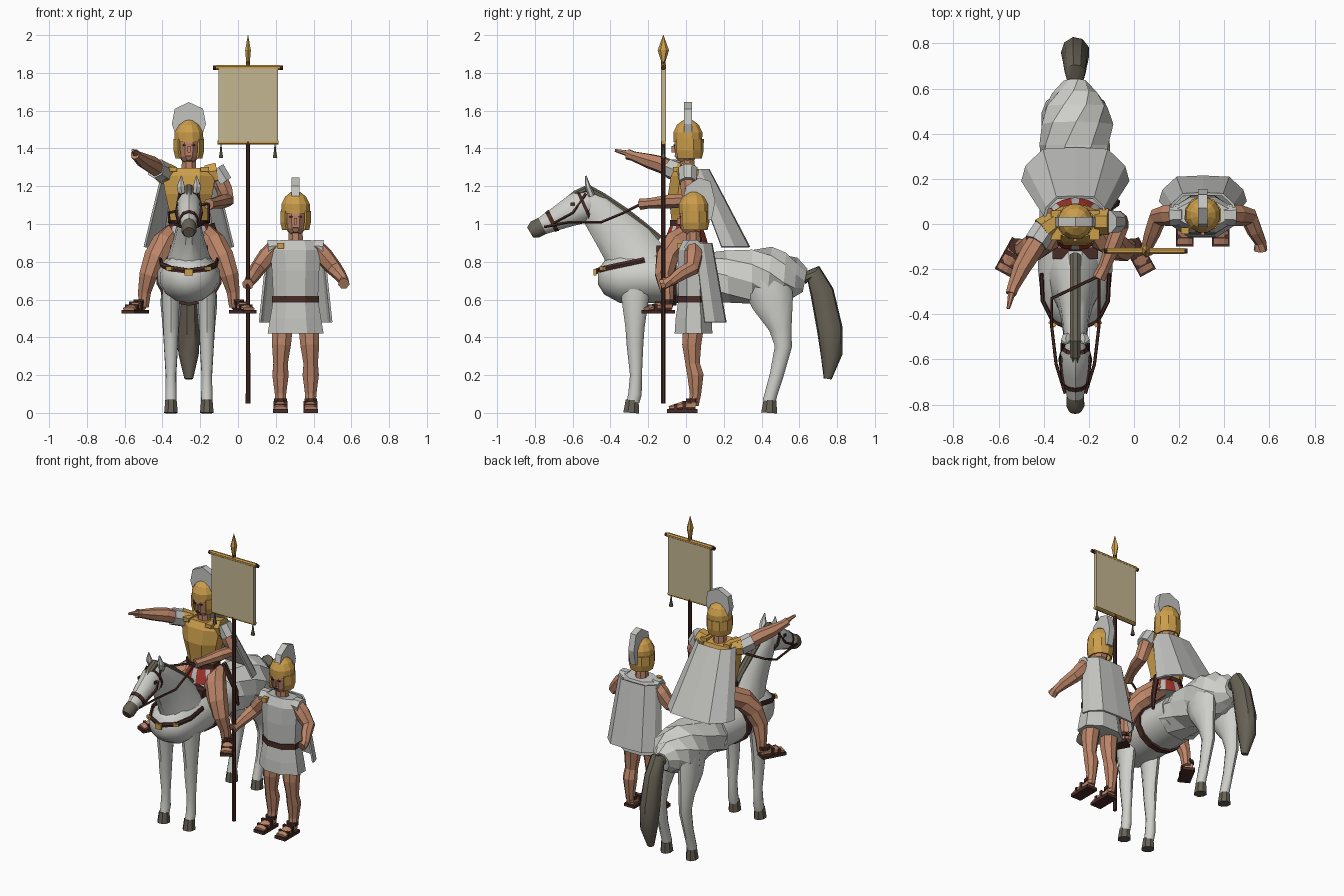
import bpy, math, random
from mathutils import Vector, Matrix

if "Cube" in bpy.data.objects:
    bpy.data.objects.remove(bpy.data.objects["Cube"])

random.seed(4)
COLORS = {
    "horse_white": (0.62, 0.62, 0.59), "cloth_grey": (0.55, 0.55, 0.53), "gold": (0.60, 0.34, 0.07),
    "skin": (0.50, 0.235, 0.14), "leather": (0.065, 0.025, 0.02), "red": (0.38, 0.035, 0.025),
    "banner_tan": (0.56, 0.47, 0.29), "hair_grey": (0.135, 0.12, 0.09),
}
M = {}
for name, c in COLORS.items():
    M[name] = bpy.data.materials.new(name)
    M[name].diffuse_color = (*c, 1)


def make(name, verts, faces, mat, smooth=False):
    me = bpy.data.meshes.new(name)
    me.from_pydata(verts, [], faces)
    ob = bpy.data.objects.new(name, me)
    bpy.context.collection.objects.link(ob)
    me.materials.append(M[mat])
    if smooth:
        bpy.ops.object.select_all(action='DESELECT')
        ob.select_set(True)
        bpy.context.view_layer.objects.active = ob
        bpy.ops.object.shade_smooth_by_angle(angle=math.radians(40))
    return ob


def tube(name, pts, mat, n=8, ref=(1, 0, 0), smooth=False, twist=0, jitter=0):
    """Loft of ellipses; each point is x, y, z, radius along ref, other radius."""
    pts = [tuple(p) if len(p) == 5 else (*p, p[3]) for p in pts]
    cs = [Vector(p[:3]) for p in pts]
    verts, faces = [], []
    k = 1 / math.cos(math.pi / n)
    for i, p in enumerate(pts):
        t = (cs[min(i + 1, len(cs) - 1)] - cs[max(i - 1, 0)]).normalized()
        r = Vector(ref)
        u = (r - t * r.dot(t)).normalized()
        v = t.cross(u)
        for j in range(n):
            a = (j + 0.5) * math.tau / n + twist * i
            q = 1 + random.uniform(-jitter, jitter)
            verts.append(cs[i] + (u * math.cos(a) * p[3] + v * math.sin(a) * p[4]) * k * q)
    for i in range(len(pts) - 1):
        for j in range(n):
            a, b = i * n + j, i * n + (j + 1) % n
            faces.append((a, b, b + n, a + n))
    faces += [tuple(reversed(range(n))), tuple(range(len(verts) - n, len(verts)))]
    return make(name, verts, faces, mat, smooth)


def sheet(name, rows, mat, thick=0.012):
    w = len(rows[0])
    faces = [(i * w + j, i * w + j + 1, (i + 1) * w + j + 1, (i + 1) * w + j)
             for i in range(len(rows) - 1) for j in range(w - 1)]
    ob = make(name, [p for r in rows for p in r], faces, mat)
    ob.modifiers.new("thickness", 'SOLIDIFY').thickness = thick
    return ob


def box(name, c, s, mat, rz=0):
    R = Matrix.Rotation(rz, 3, 'Z')
    v = [Vector(c) + R @ Vector((x * s[0] / 2, y * s[1] / 2, z * s[2] / 2))
         for x in (-1, 1) for y in (-1, 1) for z in (-1, 1)]
    return make(name, v, [(0, 1, 3, 2), (4, 6, 7, 5), (0, 4, 5, 1), (2, 3, 7, 6), (0, 2, 6, 4), (1, 5, 7, 3)], mat)


def fan(name, x, y, z, mat, across):
    """Crest: a thin fan profile, either across the helmet or front to back."""
    prof = [(-.065, 0), (-.092, .09), (-.07, .18), (0, .225), (.06, .205), (.085, .1), (.065, 0)]
    if across:
        prof = [(-.06, .02), (-.09, .11), (-.075, .19), (0, .225), (.075, .19), (.09, .11), (.06, .02)]
    n = len(prof)
    verts = [(x + a, y + d, z + b) if across else (x + d, y + a, z + b) for d in (-.021, .021) for a, b in prof]
    faces = [tuple(range(n)), tuple(reversed(range(n, 2 * n)))]
    faces += [(i, i + n, (i + 1) % n + n, (i + 1) % n) for i in range(n)]
    make(name, verts, faces, mat)


def head(who, x, y, s):
    tube(who + "_neck", [(x, y, s - .03, .04), (x, y - .005, s + .09, .036)], "skin")
    tube(who + "_face", [(x, y - .025, s + .045, .025, .035), (x, y - .015, s + .07, .046, .052),
                         (x, y - .01, s + .14, .055, .062), (x, y, s + .22, .05, .06)], "skin")
    box(who + "_nose", (x, y - .076, s + .115), (.016, .024, .035), "skin")
    box(who + "_mouth", (x, y - .067, s + .08), (.03, .008, .006), "leather")
    for d in (-1, 1):
        box(who + "_eye", (x + d * .023, y - .071, s + .138), (.018, .008, .008), "leather")
    tube(who + "_helmet_dome", [(x, y, s + .155, .077, .075), (x, y, s + .205, .075, .077), (x, y, s + .245, .055, .058),
                                (x, y, s + .268, .026, .028), (x, y, s + .275, .006)], "gold", 12)
    arc = [math.radians(a) for a in range(-50, 231, 35)]
    sheet(who + "_helmet_guard", [[(x + r * math.cos(a), y + r * math.sin(a), s + h) for a in arc]
                                  for r, h in ((.072, .17), (.072, .11), (.062, .07))], "gold")


def foot(who, x, y, z, ang):
    R = Matrix.Rotation(ang, 3, 'Z')
    at = lambda a, b, c: Vector((x, y, z)) + R @ Vector((a, b, c))
    box(who + "_sandal_sole", at(0, -.03, .01), (.078, .16, .02), "leather", ang)
    tube(who + "_foot", [(*at(0, .04, .04), .028, .025), (*at(0, -.03, .038), .032, .022),
                         (*at(0, -.1, .026), .034, .01)], "skin", ref=R @ Vector((1, 0, 0)))
    for b, h in ((-.065, .036), (-.02, .052)):
        box(who + "_sandal_strap", at(0, b, h / 2 + .012), (.074, .018, h), "leather", ang)
    tube(who + "_ankle_strap", [(*at(0, .025, .055), .034), (*at(0, .025, .075), .034)], "leather")


def cape(who, x, s, top, bot):
    """top and bot: half width, side y, back y, height."""
    rows = []
    for k in range(4):
        f = k / 3
        w, y0, y1, z = [a + (b - a) * f for a, b in zip(top, bot)]
        rows.append([(x + w * a, y0 + (y1 - y0) * b, z) for a, b in
                     ((-1, 0), (-.92, .45), (-.6, .95), (0, 1), (.6, .95), (.92, .45), (1, 0))])
    sheet(who + "_cape", rows, "cloth_grey")


# ---- horse ----
H = -.26
tube("horse_chest", [(H, y, z, a, b) for y, z, a, b in
     ((-.465, .72, .04, .04), (-.43, .72, .105, .09), (-.35, .715, .15, .13), (-.2, .72, .165, .135),
      (0, .715, .16, .13), (.15, .72, .155, .13))], "horse_white", 14, smooth=True)
tube("horse_hindquarters", [(H, y, z, a, b) for y, z, a, b in
     ((.1, .71, .15, .13), (.22, .72, .155, .135), (.35, .725, .16, .14), (.44, .72, .15, .145),
      (.52, .71, .135, .13), (.58, .71, .10, .10), (.63, .70, .05, .06))], "horse_white", 9, twist=.3, jitter=.07)
tube("horse_neck", [(H, y, z, a, b) for y, z, a, b in
     ((-.25, .78, .12, .17), (-.32, .9, .082, .14), (-.4, .99, .062, .115), (-.48, 1.08, .052, .09),
      (-.53, 1.13, .04, .055))], "horse_white", 12, smooth=True)
tube("horse_head", [(H, y, z, a, b) for y, z, a, b in
     ((-.49, 1.12, .04, .06), (-.56, 1.09, .065, .085), (-.66, 1.04, .055, .063), (-.76, .99, .037, .045))],
     "horse_white", 10, smooth=True)
tube("horse_muzzle", [(H, -.76, .99, .037, .045), (H, -.80, .97, .04, .045), (H, -.825, .955, .028, .03)],
     "hair_grey", 10, smooth=True)
tube("horse_mane", [(H, y, z, .024, .02) for y, z in
     ((-.14, .92), (-.23, .995), (-.32, 1.065), (-.44, 1.145), (-.52, 1.19), (-.58, 1.16), (-.63, 1.11))], "hair_grey")
tube("horse_tail", [(H, .62, .71, .03, .03), (H, .675, .735, .045, .05), (H, .72, .64, .052, .06), (H, .76, .45, .06, .065),
                    (H, .77, .31, .052, .055), (H, .75, .18, .022, .02)], "hair_grey", 9, smooth=True)
for s in (-1, 1):
    x = H + s * .095
    tube("horse_ear", [(H + s * .035, -.5, 1.15, .02, .016), (H + s * .043, -.52, 1.2, .02, .013),
                       (H + s * .04, -.53, 1.255, .003)], "horse_white", 6)
    box("horse_eye", (H + s * .062, -.6, 1.105), (.009, .025, .018), "leather")
    tube("horse_front_leg", [(x - s * .01, -.26, .74, .05, .09), (x, -.27, .6, .046, .068), (x, -.27, .45, .04, .048),
                             (x, -.27, .36, .037, .042), (x, -.265, .2, .027, .03), (x, -.27, .1, .03, .034),
                             (x, -.28, .06, .029, .032)], "horse_white", 10, smooth=True)
    tube("horse_hind_leg", [(x - s * .015, .42, .72, .06, .13), (x, .46, .58, .055, .105), (x, .5, .45, .043, .058),
                            (x, .515, .35, .037, .043), (x, .48, .2, .028, .035), (x, .45, .1, .029, .032),
                            (x, .44, .06, .03, .033)], "horse_white", 10, smooth=True)
    for y in (-.29, .44):
        tube("horse_hoof", [(x, y + .005, .068, .03, .034), (x, y, 0, .036, .042)], "hair_grey")
    # bridle cheek pieces, reins and breast strap
    tube("bridle_cheek", [(H + s * .05, -.53, 1.16, .006), (H + s * .068, -.6, 1.06, .006),
                          (H + s * .052, -.71, 1.0, .006)], "leather", 5, ref=(0, 0, 1))
    tube("rein", [(H + s * .045, -.75, .985, .006), (H + s * .085, -.62, 1.01, .006), (H + s * .105, -.45, 1.01, .006),
                  (H + s * .105, -.33, 1.06, .006), (-.155, -.23, 1.11, .006)], "leather", 5, ref=(0, 0, 1))
    tube("breast_strap", [(H + s * .15, -.22, .81, .014, .008), (H + s * .145, -.34, .785, .014, .008),
                          (H + s * .10, -.43, .765, .014, .008), (H, -.475, .75, .014, .008)], "leather", 6, ref=(0, 0, 1))
    box("breast_strap_plate", (H + s * .1, -.44, .765), (.035, .02, .02), "gold", s * .6)
box("breast_strap_buckle", (H, -.482, .745), (.045, .014, .035), "gold")
tube("bridle_noseband", [(H, -.70, 1.02, .051, .059), (H, -.72, 1.01, .047, .055)], "leather", 10)
tube("bridle_browband", [(H, -.53, 1.1, .062, .08), (H, -.545, 1.093, .066, .085)], "leather", 10)
tube("saddle_girth", [(H, -.09, .717, .172, .146), (H, -.05, .717, .172, .146)], "leather", 14)
box("saddle_front", (H, -.13, .86), (.2, .05, .05), "leather")

# ---- rider ----
S = 1.28
head("rider", H, .01, S)
fan("rider_crest", H, .01, 1.42, "cloth_grey", True)
tube("rider_cuirass", [(H, 0, 1.0, .095, .075), (H, 0, 1.05, .1, .08), (H, -.005, 1.16, .125, .09),
                       (H, 0, 1.25, .14, .08), (H, .005, 1.29, .125, .06)], "gold")
tube("rider_belt", [(H, 0, .99, .105, .085), (H, 0, 1.02, .105, .085)], "leather")
skirt = tube("rider_skirt", [(H, 0, 1.0, .1, .08), (H, 0, .95, .12, .1), (H, 0, .9, .14, .115)], "cloth_grey", 24)
skirt.data.materials.append(M["red"])
for p in skirt.data.polygons:
    p.material_index = int(p.index < 48 and p.index % 3 != 2)
cape("rider", H, S, (.14, .035, .125, 1.29), (.24, .19, .34, .88))
for s in (-1, 1):
    tube("rider_leg", [(H + s * .07, .03, .95, .06), (H + s * .13, -.06, .895, .064), (H + s * .18, -.1, .82, .058),
                       (H + s * .215, -.115, .73, .048), (H + s * .235, -.1, .64, .034), (H + s * .24, -.095, .56, .027)], "skin")
    foot("rider", H + s * .27, -.12, .525, s * .5)
    box("rider_shoulder_strap", (H + s * .085, -.005, 1.29), (.045, .13, .025), "gold")
arm = dict(n=7, ref=(0, 0, 1))
tube("rider_right_shoulder_guard", [(H - .09, .01, 1.26, .045), (H - .145, -.03, 1.275, .054)], "gold", **arm)
tube("rider_right_sleeve", [(-.385, -.01, 1.265, .05), (-.435, -.085, 1.295, .05)], "cloth_grey", **arm)
tube("rider_right_arm", [(-.41, -.05, 1.28, .04), (-.46, -.13, 1.315, .042), (-.5, -.2, 1.335, .036), (-.535, -.28, 1.36, .024),
                         (-.545, -.31, 1.37, .026, .022)], "skin", **arm)
tube("rider_pointing_finger", [(-.54, -.3, 1.372, .016), (-.557, -.375, 1.39, .007)], "skin", **arm)
tube("rider_left_shoulder_guard", [(-.17, .01, 1.26, .05), (-.11, .01, 1.27, .055)], "gold", **arm)
tube("rider_left_sleeve", [(-.12, .01, 1.29, .05), (-.075, .01, 1.22, .046)], "cloth_grey")
tube("rider_left_arm", [(-.1, .01, 1.25, .04), (-.07, .015, 1.18, .04), (-.06, .0, 1.125, .037), (-.085, -.08, 1.12, .034),
                        (-.13, -.19, 1.11, .025), (-.155, -.24, 1.105, .028)], "skin", 7)
tube("rider_scabbard", [(-.14, .05, 1.0, .016), (-.08, .09, .82, .014), (-.07, .1, .72, .008)], "leather", 6)

# ---- foot soldier ----
X, Y, S = .305, .04, .9
head("soldier", X, Y, S)
fan("soldier_crest", X, Y + .03, 1.02, "cloth_grey", False)
tube("soldier_tunic", [(X, Y, .42, .148, .1), (X, Y, .5, .135, .095), (X, Y, .6, .118, .08), (X, Y, .75, .125, .085),
                       (X, Y, .86, .135, .08), (X, Y + .005, .91, .11, .06)], "cloth_grey")
tube("soldier_belt", [(X, Y, .585, .125, .087), (X, Y, .62, .125, .087)], "leather")
box("soldier_brooch", (X - .08, Y - .07, .885), (.035, .03, .03), "gold")
cape("soldier", X, S, (.15, .05, .14, .9), (.195, .1, .215, .48))
for s in (-1, 1):
    x = X + s * .08
    tube("soldier_leg", [(x - s * .01, Y, .46, .055), (x - s * .005, Y - .01, .36, .05), (x, Y - .005, .26, .038),
                         (x, Y + .01, .2, .043), (x, Y + .01, .1, .03), (x, Y, .04, .027)], "skin")
    foot("soldier", x, Y - .03, 0, 0)
    tube("soldier_sleeve", [(X + s * .09, Y, .875, .04), (X + s * .145, Y, .87, .045)], "cloth_grey", **arm)
tube("soldier_right_arm", [(.2, Y, .88, .04), (.155, Y, .83, .045), (.105, Y - .01, .765, .038), (.08, -.04, .725, .033),
                           (.058, -.1, .69, .024), (.052, -.13, .68, .028)], "skin", 7, ref=(0, 1, 0))
tube("soldier_left_arm", [(.41, Y, .88, .04), (.455, Y, .83, .045), (.51, Y - .01, .765, .038), (.535, -.03, .735, .032),
                          (.56, -.08, .70, .024), (.56, -.115, .685, .028)], "skin", 7, ref=(0, 1, 0))

# ---- standard ----
PX, PY = .053, -.12
tube("standard_pole", [(PX, PY, .05, .012), (PX, PY, 1.86, .011)], "leather")
tube("standard_spearhead", [(PX, PY, 1.83, .012), (PX, PY, 1.86, .01), (PX, PY, 1.92, .015, .026),
                            (PX, PY, 2.0, .001)], "gold", 6)
for name, z, w, m in (("standard_crossbar", 1.827, .185, "leather"), ("standard_lower_bar", 1.432, .162, "gold")):
    tube(name, [(PX - w, PY, z, .011), (PX + w, PY, z, .011)], m, 8, ref=(0, 0, 1))
tube("standard_crossbar_cover", [(PX - .17, PY, 1.829, .013), (PX + .17, PY, 1.829, .013)], "gold", 8, ref=(0, 0, 1))
box("standard_banner", (PX, PY, 1.63), (.315, .026, .385), "banner_tan")
for s in (-1, 1):
    tube("standard_tassel", [(PX + s * .143, PY, 1.42, .003), (PX + s * .143, PY, 1.385, .006),
                             (PX + s * .143, PY, 1.35, .012)], "hair_grey", 6)

for m in bpy.data.materials:
    if m.users and not m.is_grease_pencil:
        m.use_nodes = True
        m.node_tree.nodes["Principled BSDF"].inputs["Base Color"].default_value = m.diffuse_color
